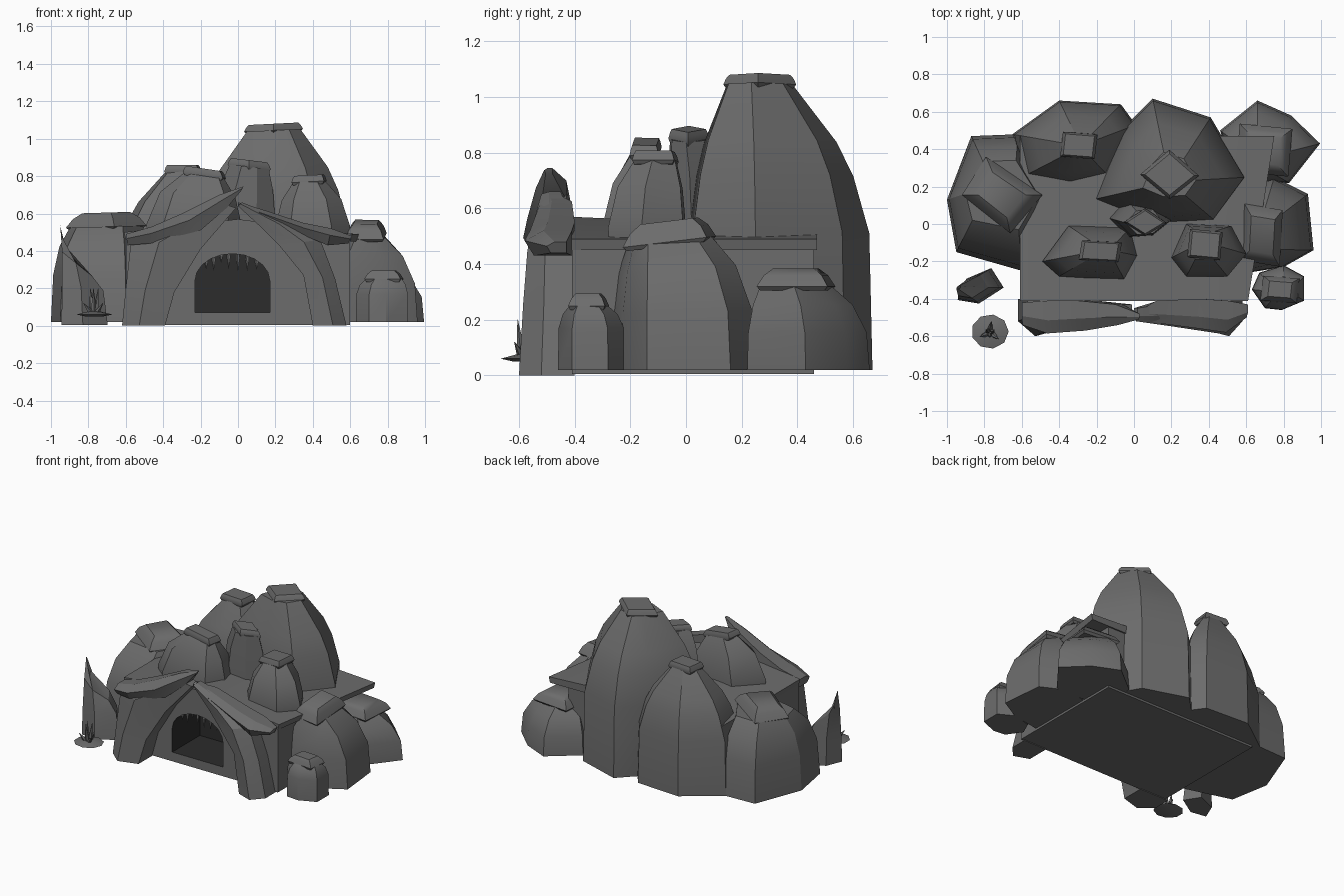
import bpy, bmesh, math
from mathutils import Vector

if "Cube" in bpy.data.objects:
    bpy.data.objects.remove(bpy.data.objects["Cube"])


def material(name, v):
    m = bpy.data.materials.new(name)
    m.diffuse_color = (v, v, v, 1)
    m.use_nodes = True
    m.node_tree.nodes["Principled BSDF"].inputs["Base Color"].default_value = m.diffuse_color
    return m


stone = material("dark_grey_stone", 0.15)
shadow = material("cave_black", 0.025)


def loft(name, rings, mat=stone, angle=28):
    """Skin a list of equal-sized rings and close both ends."""
    bm = bmesh.new()
    vs = [[bm.verts.new(p) for p in r] for r in rings]
    n = len(rings[0])
    for a, b in zip(vs, vs[1:]):
        for i in range(n):
            j = (i + 1) % n
            bm.faces.new((a[i], a[j], b[j], b[i]))
    bm.faces.new(vs[0][::-1])
    bm.faces.new(vs[-1])
    bmesh.ops.remove_doubles(bm, verts=bm.verts, dist=0.0005)
    bmesh.ops.recalc_face_normals(bm, faces=bm.faces)
    me = bpy.data.meshes.new(name)
    bm.to_mesh(me)
    bm.free()
    me.materials.append(mat)
    ob = bpy.data.objects.new(name, me)
    bpy.context.collection.objects.link(ob)
    bpy.ops.object.select_all(action='DESELECT')
    ob.select_set(True)
    bpy.context.view_layer.objects.active = ob
    bpy.ops.object.shade_smooth_by_angle(angle=math.radians(angle))
    return ob


FULL = [(0, 0), (0.48, 0.04), (0.68, 0.24), (0.8, 0.45), (1, 1)]
LOW = [(0, 0), (0.45, 0.08), (0.78, 0.45), (1, 1)]
ROOF = [(0, 0.06), (0.25, 0), (0.7, 0.36), (1, 1)]
BLOCK = [(-1, -0.8), (0.85, -1), (1, 0.8), (-0.85, 1)]
DIAMOND = [(-1, 0.0), (0.0, -1), (1, -0.05), (0.0, 1)]


def rock(name, outline, cap, z, tilt=(0, 0), prof=FULL, thick=0.035, z0=0.02,
         crown=0.88, quad=BLOCK):
    """Bulging boulder on a polygon outline with a slab cap; cap = x0, x1, y0, y1."""
    xs, ys = zip(*outline)
    bc = ((min(xs) + max(xs)) / 2, (min(ys) + max(ys)) / 2)
    bh = ((max(xs) - min(xs)) / 2, (max(ys) - min(ys)) / 2)
    cc = ((cap[0] + cap[1]) / 2, (cap[2] + cap[3]) / 2)
    ch = ((cap[1] - cap[0]) / 2, (cap[3] - cap[2]) / 2)
    unit = [((x - bc[0]) / bh[0], (y - bc[1]) / bh[1]) for x, y in outline]
    zt = z - thick
    rings = []
    for f, t in prof:
        ring = []
        for u, v in unit:
            cx, cy = (bc[i] + (cc[i] - bc[i]) * t for i in (0, 1))
            hx, hy = (bh[i] + (ch[i] * 0.95 - bh[i]) * t for i in (0, 1))
            x, y = cx + hx * u, cy + hy * v
            lift = f * f * (tilt[0] * (x - cc[0]) + tilt[1] * (y - cc[1]))
            ring.append((x, y, z0 + (zt - z0) * f + lift))
        rings.append(ring)
    loft(name, rings)
    slab = []
    for s, dz in ((0.95, -0.015), (1.05, 0.0), (crown * 0.4 + 0.62, thick * 0.6), (crown, thick)):
        slab.append([(cc[0] + ch[0] * s * u, cc[1] + ch[1] * s * v,
                      zt + dz + tilt[0] * ch[0] * s * u + tilt[1] * ch[1] * s * v)
                     for u, v in quad])
    loft(name + "_cap", slab, angle=40)


# Boulders, tall ones at the back
rock("main_peak", [(0.1, 0.67), (0.41, 0.57), (0.6, 0.25), (0.43, 0.02), (0.1, 0.0),
                   (-0.22, 0.13), (-0.07, 0.5)], (0.04, 0.34, 0.14, 0.39), 1.08, (0.05, 0),
     quad=DIAMOND)
rock("back_left_peak", [(-0.65, 0.48), (-0.4, 0.66), (-0.07, 0.64), (0.01, 0.53),
                        (-0.13, 0.25), (-0.35, 0.2), (-0.6, 0.25)],
     (-0.39, -0.2, 0.35, 0.49), 0.86)
rock("left_boulder", [(-1, 0.13), (-0.95, -0.15), (-0.6, -0.25), (-0.45, 0.1),
                      (-0.62, 0.48), (-0.87, 0.47)], (-0.91, -0.5, -0.04, 0.35), 0.605,
     (0.03, 0), [(0, 0), (0.5, 0.12), (0.8, 0.45), (1, 1)], 0.075, crown=0.62,
     quad=[(-1, 0.0), (0.2, -1), (1, 0.0), (-0.4, 1)])
rock("right_boulder", [(0.45, -0.05), (0.55, -0.27), (0.8, -0.23), (0.96, -0.14),
                       (0.93, 0.16), (0.75, 0.25), (0.5, 0.18)],
     (0.58, 0.79, -0.22, 0.1), 0.555, (0, 0.12), LOW, 0.075, crown=0.65)
rock("back_right_boulder", [(0.46, 0.5), (0.66, 0.66), (0.84, 0.58), (0.995, 0.43),
                            (0.83, 0.22), (0.55, 0.22)],
     (0.55, 0.84, 0.26, 0.53), 0.385, (0, 0), LOW, 0.065, crown=0.6)
rock("small_boulder", [(0.63, -0.35), (0.7, -0.45), (0.79, -0.46), (0.91, -0.41),
                       (0.91, -0.28), (0.8, -0.22), (0.67, -0.26)],
     (0.68, 0.88, -0.42, -0.28), 0.295, (0, 0), [(0, 0), (0.65, 0.05), (0.87, 0.4), (1, 0.95)],
     0.045, crown=0.65)
rock("roof_left_boulder", [(-0.49, -0.2), (-0.4, -0.28), (-0.05, -0.3), (0.02, -0.17),
                           (-0.02, -0.02), (-0.35, -0.01)],
     (-0.29, -0.07, -0.2, -0.09), 0.84, (-0.15, 0), ROOF, z0=0.45)
rock("roof_middle_boulder", [(-0.13, 0.03), (-0.03, -0.07), (0.1, -0.06), (0.2, 0.02),
                             (0.1, 0.14), (-0.04, 0.13)],
     (-0.05, 0.17, -0.06, 0.08), 0.885, (-0.12, 0), ROOF, z0=0.45, quad=DIAMOND)
rock("roof_right_boulder", [(0.2, -0.18), (0.28, -0.28), (0.5, -0.28), (0.6, -0.16),
                            (0.52, -0.01), (0.28, 0.0)],
     (0.29, 0.47, -0.19, -0.03), 0.805, (0.05, 0), ROOF, z0=0.45)

# Cave body with an arched hollow
body = loft("cave_body", [[(-0.6, -0.41, z), (0.6, -0.41, z), (0.6, 0.46, z), (-0.6, 0.46, z)]
                          for z in (0.005, 0.46)])
body.data.materials.append(shadow)
arch = [(-0.23, 0.07), (0.17, 0.07)]
arch += [(-0.03 + 0.2 * math.cos(a), 0.24 + 0.145 * math.sin(a))
         for a in (math.pi * i / 10 for i in range(11))]
cutter = loft("arch_cutter", [[(x, y, z) for x, z in arch] for y in (-0.5, -0.1)])
cutter.data.materials.append(shadow)
for p in cutter.data.polygons:
    p.material_index = 1
cut = body.modifiers.new("arch", 'BOOLEAN')
cut.operation = 'DIFFERENCE'
cut.solver = 'EXACT'
cut.object = cutter
bpy.context.view_layer.objects.active = body
bpy.ops.object.select_all(action='DESELECT')
body.select_set(True)
bpy.ops.object.modifier_apply(modifier=cut.name)
bpy.data.objects.remove(cutter)
bpy.ops.object.shade_flat()

# Roof slab with a low ridge
loft("roof_slab", [[(-0.6, y, 0.46), (x1, y, 0.45), (x1 + 0.01, y, 0.49),
                    (0.0, y, top), (-0.61, y, 0.5)]
                   for y, x1, top in ((-0.412, 0.6, 0.57), (0.47, 0.74, 0.53))], angle=12)


# Hanging teeth and plant share one spike helper
def spike(name, base, tip, r, n=5):
    d = Vector(tip) - Vector(base)
    q = d.to_track_quat('Z', 'Y')
    rings = []
    for f, s in ((0, 0.6), (0.3, 1), (1, 0.08)):
        rings.append([Vector(base) + d * f + q @ Vector((r * s * math.cos(a), r * s * math.sin(a), 0))
                      for a in (math.tau * i / n for i in range(n))])
    return loft(name, rings)


for i, (x, ln) in enumerate([(-0.17, 0.05), (-0.13, 0.08), (-0.09, 0.05), (-0.05, 0.09),
                             (0.0, 0.1), (0.05, 0.09), (0.1, 0.06)]):
    zt = 0.24 + 0.145 * math.sqrt(max(0, 1 - ((x + 0.03) / 0.2) ** 2)) + 0.01
    spike(f"cave_tooth_{i}", (x, -0.38, zt), (x, -0.38, zt - ln), 0.012)


# Entrance stones: sections of outer (x, z), inner (x, z), front y, back y
def leaning(name, sections):
    rings = []
    for (ox, oz), (ix, iz), yf, yb in sections:
        mx, mz = ox * 0.6 + ix * 0.4, oz * 0.6 + iz * 0.4
        rings.append([(ox, yf * 0.6 + yb * 0.4, oz), (mx, yf, mz),
                      (ix, yf * 0.8 + yb * 0.2, iz), (ix, yb, iz), (ox, yb, oz)])
    loft(name, rings, angle=20)


leaning("left_pillar", [((-0.62, 0), (-0.39, 0), -0.6, -0.4),
                        ((-0.6, 0.2), (-0.34, 0.18), -0.585, -0.4),
                        ((-0.57, 0.47), (-0.2, 0.41), -0.56, -0.41),
                        ((-0.1, 0.66), (-0.01, 0.63), -0.52, -0.43)])
leaning("right_pillar", [((0.58, 0), (0.4, 0), -0.6, -0.4),
                         ((0.52, 0.25), (0.35, 0.27), -0.585, -0.4),
                         ((0.44, 0.46), (0.22, 0.43), -0.57, -0.41),
                         ((0.28, 0.56), (0.13, 0.52), -0.55, -0.41),
                         ((0.02, 0.66), (0.0, 0.64), -0.52, -0.45)])
leaning("left_lintel", [((-0.6, 0.49), (-0.59, 0.43), -0.54, -0.42),
                        ((-0.46, 0.53), (-0.47, 0.44), -0.585, -0.41),
                        ((-0.3, 0.6), (-0.2, 0.51), -0.57, -0.41),
                        ((-0.1, 0.7), (-0.06, 0.63), -0.54, -0.43),
                        ((0.03, 0.745), (0.02, 0.725), -0.51, -0.48)])
leaning("right_lintel", [((0.0, 0.66), (0.0, 0.64), -0.5, -0.48),
                         ((0.12, 0.625), (0.13, 0.57), -0.53, -0.41),
                         ((0.35, 0.55), (0.36, 0.48), -0.56, -0.4),
                         ((0.5, 0.52), (0.48, 0.43), -0.58, -0.41),
                         ((0.61, 0.48), (0.59, 0.44), -0.5, -0.43)])

# Leaning shard beside the cave
shard = [(-0.95, -0.41), (-0.83, -0.43), (-0.69, -0.34), (-0.76, -0.23), (-0.9, -0.29)]
loft("left_shard", [[(cx + (x + 0.82) * s, -0.34 + (y + 0.34) * s, z + k * (x + 0.82))
                     for x, y in shard]
                    for cx, s, z, k in ((-0.82, 0.95, 0.005, 0), (-0.83, 0.85, 0.2, -0.1),
                                        (-0.86, 0.62, 0.33, -0.5), (-0.94, 0.08, 0.47, -0.5))])

# Small spiky plant on a leaf disc
loft("plant_disc", [[(-0.77 + r * math.cos(a), -0.575 + 0.92 * r * math.sin(a), z)
                     for a in (math.tau * i / 9 for i in range(9))]
                    for r, z in ((0.05, 0.05), (0.1, 0.06), (0.04, 0.075))])
for i in range(6):
    a = math.tau * i / 6 + 0.4
    out, h = (0.06, 0.12) if i % 2 else (0.025, 0.2)
    spike(f"plant_leaf_{i}", (-0.77 + 0.01 * math.cos(a), -0.58 + 0.01 * math.sin(a), 0.06),
          (-0.77 + out * math.cos(a), -0.58 + out * math.sin(a), h), 0.014)
